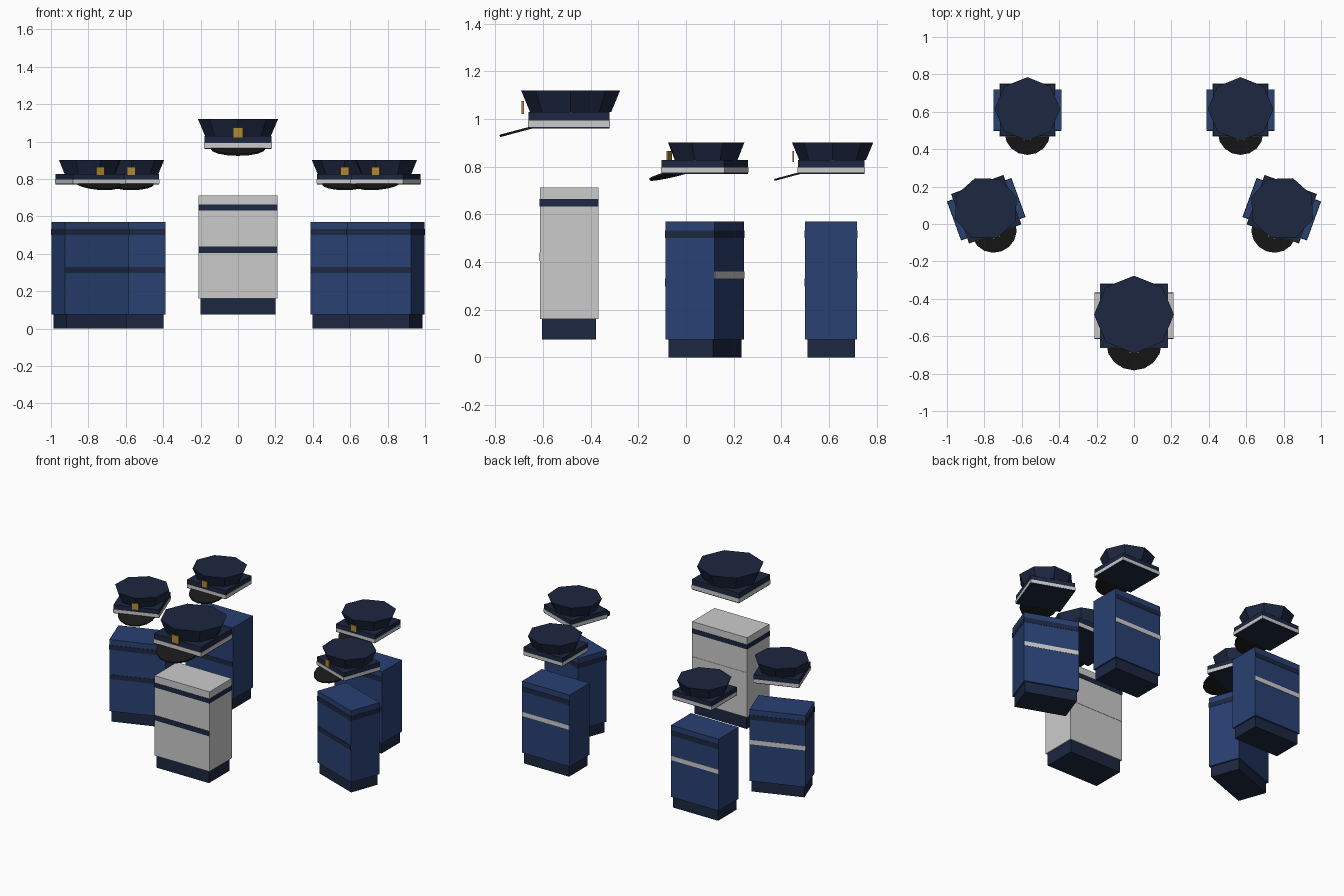
import bpy
from math import radians, pi
from mathutils import Matrix

if "Cube" in bpy.data.objects:
    bpy.data.objects.remove(bpy.data.objects["Cube"])


def material(name, rgb):
    m = bpy.data.materials.new(name)
    m.diffuse_color = (*rgb, 1)
    m.use_nodes = True
    m.node_tree.nodes["Principled BSDF"].inputs["Base Color"].default_value = m.diffuse_color
    return m


NAVY = material("navy", (0.012, 0.020, 0.052))
BLUE = material("blue", (0.022, 0.052, 0.17))
BLACK = material("black", (0.010, 0.010, 0.011))
GOLD = material("gold", (0.42, 0.25, 0.035))


def finish(obj, name, frame, mat):
    # bake the local transform, then place it in the figure's frame
    bpy.context.view_layer.update()
    obj.data.transform(obj.matrix_basis)
    obj.matrix_basis = frame
    obj.name = name
    if mat:
        obj.data.materials.append(mat)
    return obj


def box(name, frame, w, y0, y1, z0, z1, mat):
    bpy.ops.mesh.primitive_cube_add(size=1, location=(0, (y0 + y1) / 2, (z0 + z1) / 2))
    o = bpy.context.object
    o.scale = (w, y1 - y0, z1 - z0)
    return finish(o, name, frame, mat)


def cap(who, frame, s, z):
    # square headband with a pale stripe
    h = 0.172 * s
    box(who + "_cap_band", frame, 0.36 * s, -h + 0.002, h - 0.002, z, z + 0.07 * s, NAVY)
    box(who + "_cap_stripe", frame, 0.364 * s, -h, h, z + 0.006 * s, z + 0.033 * s, None)
    # flared eight-sided crown
    bpy.ops.mesh.primitive_cone_add(vertices=8, radius1=0.174 * s, radius2=0.212 * s,
                                    depth=0.09 * s, location=(0, 0.006, z + 0.115 * s))
    o = bpy.context.object
    o.scale = (1.01, 0.98, 1)
    finish(o, who + "_cap_crown", frame, NAVY)
    # tilted peak, a squashed disc whose rear half sits inside the headband
    bpy.ops.mesh.primitive_cylinder_add(vertices=16, radius=0.148 * s, depth=0.010 * s,
                                        location=(0, -0.148 * s, z + 0.007 * s),
                                        rotation=(radians(15), 0, 0))
    finish(bpy.context.object, who + "_cap_peak", frame, BLACK)
    # plain badge plate
    box(who + "_cap_badge", frame, 0.055 * s, -0.199 * s, -0.190 * s,
        z + 0.06 * s, z + 0.116 * s, GOLD)


def figure(who, x, y, turn, w, d, hips, torso, top_band, front_band, back_band,
           cloth, cap_scale, cap_z, wrap):
    frame = Matrix.Translation((x, y, 0)) @ Matrix.Rotation(radians(turn), 4, 'Z')
    b = d / 2
    box(who + "_hips", frame, w - 0.02, -b + 0.009, b - 0.009, *hips, NAVY)
    box(who + "_torso", frame, w, -b, b, *torso, cloth)
    # chest band, waist band and back stripe
    box(who + "_chest_band", frame, w + wrap, -b - 0.002, b + 0.002, *top_band, NAVY)
    box(who + "_waist_band", frame, w - 0.002, -b - 0.002, -b + 0.01, *front_band, NAVY)
    box(who + "_back_stripe", frame, w - 0.002, b - 0.01, b + 0.002, *back_band, None)
    cap(who, frame, cap_scale, cap_z)


# leading figure, raised and pale
figure("leader", 0, -0.49, 0, 0.42, 0.244, (0.075, 0.16), (0.16, 0.712), (0.632, 0.664),
       (0.405, 0.44), (0.44, 0.47), None, 1.0, 0.96, 0.003)

# two mirrored pairs of followers
for side, label in ((1, "right"), (-1, "left")):
    for row, x, y, turn, wrap in (("middle", 0.79, 0.079, -20, 0.003),
                                  ("rear", 0.57, 0.609, 0, -0.002)):
        figure(label + "_" + row, side * x, y, side * turn, 0.364, 0.218, (0, 0.075),
               (0.075, 0.57), (0.50, 0.533), (0.298, 0.33), (0.33, 0.36),
               BLUE, 0.82, 0.77, wrap)
